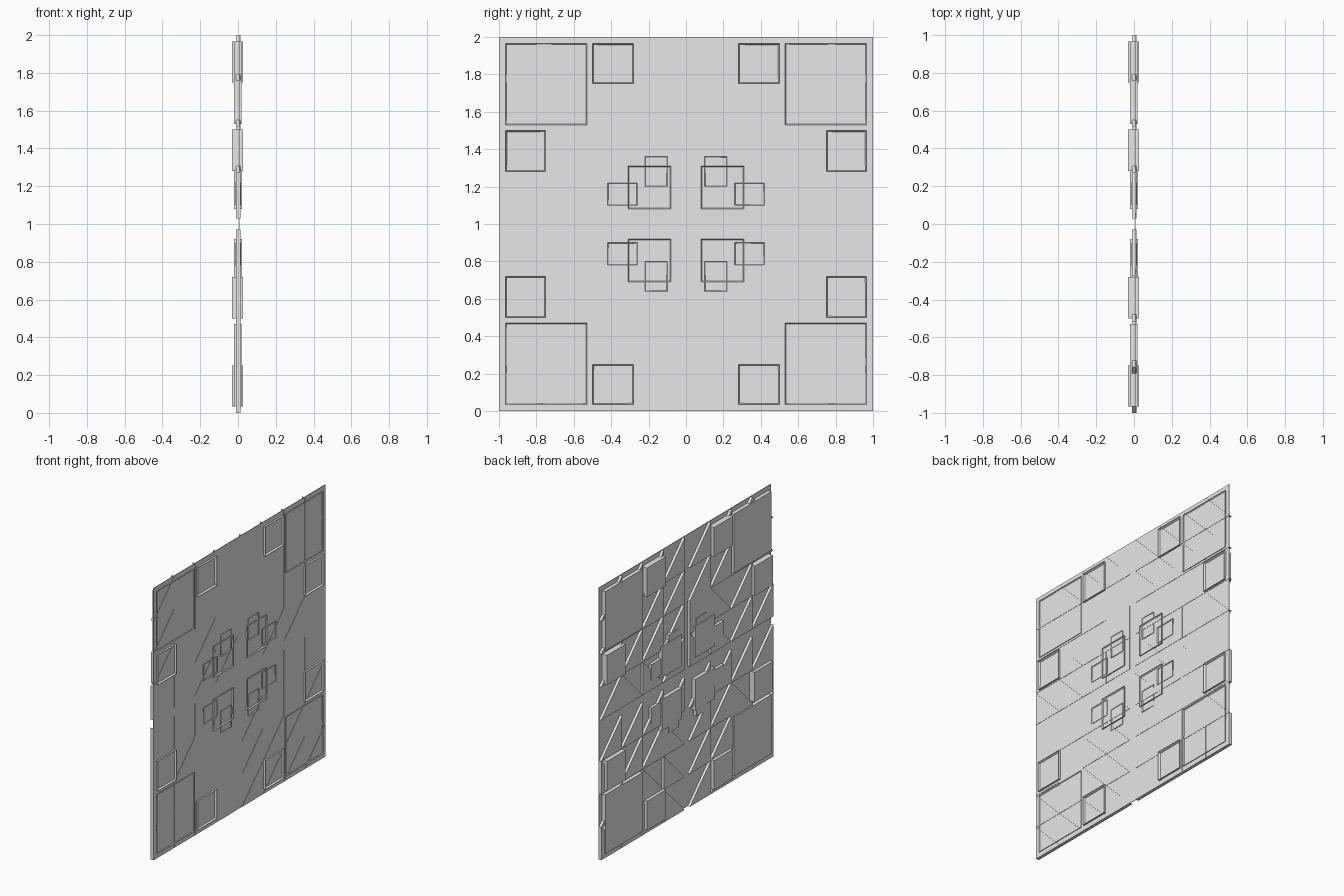
import bpy, bmesh

cube = bpy.data.objects.get("Cube")
if cube:
    bpy.data.objects.remove(cube, do_unlink=True)

grey = bpy.data.materials.new("light_grey")
grey.use_nodes = True
grey.diffuse_color = (0.8, 0.8, 0.8, 1)
grey.node_tree.nodes["Principled BSDF"].inputs["Base Color"].default_value = (0.8, 0.8, 0.8, 1)


def finish(bm, name):
    bmesh.ops.recalc_face_normals(bm, faces=bm.faces)
    mesh = bpy.data.meshes.new(name)
    bm.to_mesh(mesh)
    bm.free()
    mesh.materials.append(grey)
    obj = bpy.data.objects.new(name, mesh)
    bpy.context.collection.objects.link(obj)
    return obj


def prism(bm, outline, x0, x1):
    """Extrude a y-z outline from x0 to x1."""
    face = bm.faces.new([bm.verts.new((x0, y, z)) for y, z in outline])
    out = bmesh.ops.extrude_face_region(bm, geom=[face])
    verts = [v for v in out["geom"] if isinstance(v, bmesh.types.BMVert)]
    bmesh.ops.translate(bm, verts=verts, vec=(x1 - x0, 0, 0))


def tray(name, y0, y1, z0, z1, x0, x1, rim=0.014):
    """Solid block on the -x side with a raised open rim on the +x side."""
    bm = bmesh.new()
    prism(bm, [(y0, z0), (y1, z0), (y1, z1), (y0, z1)], x0, x1)
    bmesh.ops.recalc_face_normals(bm, faces=bm.faces)
    top = max(bm.faces, key=lambda f: f.calc_center_median().x)
    bmesh.ops.inset_region(bm, faces=[top], thickness=rim)
    for v in top.verts:
        v.co.x = 0.005
    return finish(bm, name)


# Thin backing sheet
bm = bmesh.new()
prism(bm, [(-1, 0), (1, 0), (1, 2), (-1, 2)], 0.007, 0.011)
finish(bm, "backing_sheet")

# Tiles: each cell is split by its diagonal, "#" is a full square
rows = ["/LLLLLLL", "/LLLLLLL", "/L/#LLLL", "LL//L//L",
        "LLLLLLLL", "#/LL/LL/", "L#LL///L", "LLLL////"]
cell = 0.2425


def start(i):
    return -1 + i * cell + (0.06 if i > 3 else 0)


bm = bmesh.new()
for r, row in enumerate(rows):
    z0 = start(7 - r) + 1
    for c, kind in enumerate(row):
        y0 = start(c)
        a, b = (y0, z0), (y0 + cell, z0)
        d, e = (y0 + cell, z0 + cell), (y0, z0 + cell)
        shape = {"L": [a, b, e], "/": [a, b, d], "#": [a, b, d, e]}[kind]
        prism(bm, shape, -0.011, 0.013)
finish(bm, "triangle_tiles")

# Panels repeated in the four quadrants: low and high edges from the centre
panels = [
    ("corner_panel", 0.53, 0.965, 0.53, 0.965, -0.02, 0.018),
    ("edge_box_upright", 0.28, 0.5, 0.75, 0.965, -0.033, 0.026),
    ("edge_box_side", 0.75, 0.965, 0.28, 0.5, -0.033, 0.026),
    ("centre_box", 0.08, 0.31, 0.08, 0.31, -0.02, 0.02),
    ("centre_flap_upright", 0.1, 0.22, 0.2, 0.36, -0.015, 0.016),
    ("centre_flap_side", 0.26, 0.42, 0.1, 0.22, -0.015, 0.016),
]
for sy, side in ((-1, "front"), (1, "back")):
    for sz, level in ((-1, "lower"), (1, "upper")):
        for name, y0, y1, z0, z1, x0, x1 in panels:
            ys = sorted((sy * y0, sy * y1))
            zs = sorted((1 + sz * z0, 1 + sz * z1))
            tray(f"{name}_{side}_{level}", *ys, *zs, x0, x1)
